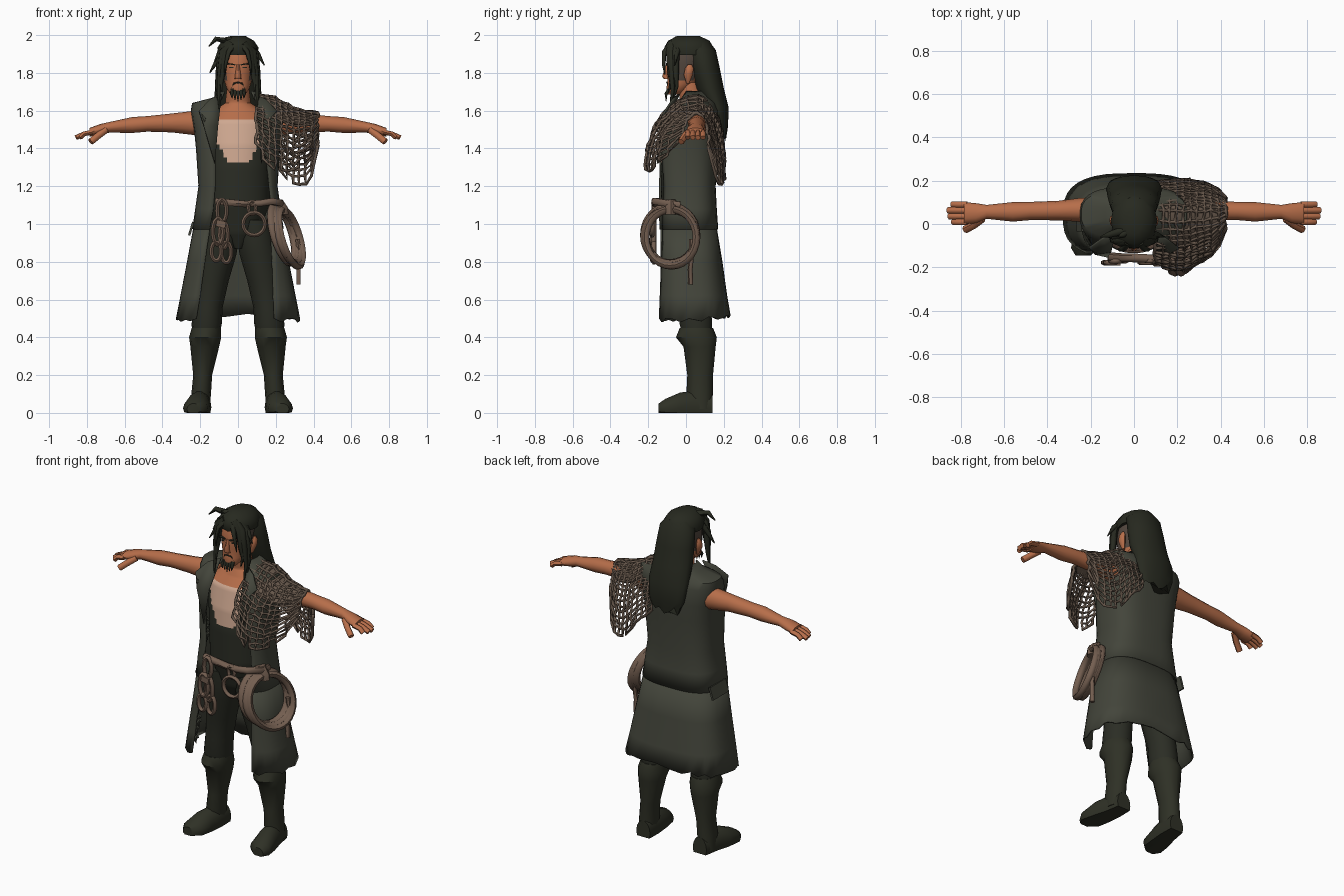
import bpy, bmesh, math, random
from mathutils import Vector

if "Cube" in bpy.data.objects:
    bpy.data.objects.remove(bpy.data.objects["Cube"])
random.seed(4)


def mat(name, r, g, b):
    m = bpy.data.materials.new(name)
    m.diffuse_color = (r, g, b, 1)
    m.use_nodes = True
    m.node_tree.nodes["Principled BSDF"].inputs["Base Color"].default_value = m.diffuse_color
    return m


COAT = mat("coat green", .056, .059, .043)
DARK = mat("trouser dark", .024, .026, .018)
BOOT = mat("boot dark", .028, .030, .019)
HAIR = mat("hair dark", .020, .022, .014)
SKIN = mat("skin", .47, .155, .068)
SHIRT = mat("shirt cream", .62, .39, .28)
NET = mat("net brown", .135, .096, .070)
ROPE = mat("rope brown", .172, .112, .080)
STUBBLE = mat("shaved temple", .085, .062, .048)


def finish(name, bm, mats, angle=45):
    bmesh.ops.recalc_face_normals(bm, faces=bm.faces)
    me = bpy.data.meshes.new(name)
    bm.to_mesh(me)
    bm.free()
    ob = bpy.data.objects.new(name, me)
    bpy.context.collection.objects.link(ob)
    for m in mats:
        me.materials.append(m)
    smooth(ob, angle)
    return ob


def smooth(ob, angle=45):
    bpy.ops.object.select_all(action='DESELECT')
    ob.select_set(True)
    bpy.context.view_layer.objects.active = ob
    bpy.ops.object.shade_smooth_by_angle(angle=math.radians(angle))


def loft(name, rings, mats, n=12, axis='z', s=1, sub=1, rule=None, jag=0):
    """Ellipse rings (position, centre1, centre2, radius1, radius2) joined along an axis."""
    full = []
    for a, b in zip(rings, rings[1:]):
        full += [[p + (q - p) * k / sub for p, q in zip(a, b)] for k in range(sub)]
    full.append(rings[-1])
    bm = bmesh.new()
    loops = []
    for i, (p, c1, c2, r1, r2) in enumerate(full):
        loop = []
        for k in range(n):
            t = 2 * math.pi * k / n
            u, v = c1 + r1 * math.cos(t), c2 + r2 * math.sin(t)
            h = p + (random.uniform(-jag, jag) if i == 0 else 0)
            x, y, z = {'z': (u, v, h), 'x': (h, u, v), 'y': (u, h, v)}[axis]
            loop.append(bm.verts.new((s * x, y, max(z, 0))))
        loops.append(loop)
    for a, b in zip(loops, loops[1:]):
        for k in range(n):
            bm.faces.new((a[k], a[(k + 1) % n], b[(k + 1) % n], b[k]))
    bm.faces.new(loops[0])
    bm.faces.new(loops[-1])
    if rule:
        for f in bm.faces:
            f.material_index = rule(f.calc_center_median())
    return finish(name, bm, mats)


def tube(name, pts, r, m, closed=False, taper=False):
    cu = bpy.data.curves.new(name, 'CURVE')
    cu.dimensions = '3D'
    cu.bevel_depth, cu.bevel_resolution, cu.use_fill_caps = r, 1, True
    sp = cu.splines.new('POLY')
    sp.points.add(len(pts) - 1)
    for i, p in enumerate(pts):
        sp.points[i].co = (*p, 1)
        sp.points[i].radius = 1 - .85 * (i / (len(pts) - 1)) ** 1.5 if taper else 1
    sp.use_cyclic_u = closed
    cu.materials.append(m)
    ob = bpy.data.objects.new(name, cu)
    bpy.context.collection.objects.link(ob)
    bpy.ops.object.select_all(action='DESELECT')
    ob.select_set(True)
    bpy.context.view_layer.objects.active = ob
    bpy.ops.object.convert(target='MESH')
    smooth(bpy.context.view_layer.objects.active, 60)


def box(name, loc, size, m, rot=0):
    bm = bmesh.new()
    bmesh.ops.create_cube(bm, size=1)
    for v in bm.verts:
        v.co = Vector(a * b for a, b in zip(v.co, size))
    ob = finish(name, bm, [m], 30)
    ob.location, ob.rotation_euler = loc, (0, rot, 0)


def ring(c, ry, rz, kx_y=0, kx_z=0, n=28):
    """Loop in the y-z plane, sheared in x."""
    return [(c[0] + kx_y * ry * math.cos(t) + kx_z * rz * math.sin(t), c[1] + ry * math.cos(t),
             c[2] + rz * math.sin(t)) for t in (2 * math.pi * k / n for k in range(n))]


def hoop(c, rx, rz, n=16):
    return [(c[0] + rx * math.cos(2 * math.pi * k / n), c[1],
             c[2] + rz * math.sin(2 * math.pi * k / n)) for k in range(n)]


# Legs, boots, arms and hands
for s, side in ((-1, "right"), (1, "left")):
    loft(side + "_trouser_leg", [(.40, .17, .06, .07, .075), (.47, .166, .052, .08, .088), (.56, .158, .05, .077, .086),
         (.70, .135, .035, .086, .09), (.84, .108, .02, .1, .10), (.92, .095, .015, .1, .11), (1.02, .085, .01, .085, .11)],
         [DARK], 14, s=s)
    loft(side + "_boot_shaft", [(.02, .2, .08, .05, .058), (.1, .195, .072, .052, .07), (.2, .187, .075, .05, .068),
         (.35, .176, .072, .076, .085), (.40, .174, .055, .085, .108), (.45, .168, .055, .077, .088)], [BOOT], 12, s=s)
    loft(side + "_boot_foot", [(-.145, .235, .02, .035, .03), (-.11, .225, .025, .066, .05), (-.03, .212, .03, .064, .08),
         (.05, .197, .03, .056, .09), (.14, .19, .03, .046, .07)], [BOOT], 14, 'y', s)
    loft(side + "_arm", [(.15, .065, 1.53, .06, .07), (.25, .065, 1.535, .055, .062), (.35, .062, 1.535, .045, .05),
         (.48, .06, 1.53, .042, .041), (.56, .056, 1.524, .045, .042), (.68, .056, 1.512, .032, .028),
         (.73, .05, 1.50, .046, .029), (.785, .05, 1.486, .051, .023)], [SKIN], 12, 'x', s)
    for k in range(4):
        y, tip = .09 - .027 * k, (.84, .86, .855, .835)[k]
        tube(f"{side}_finger_{k}", [(s * .77, y, 1.487), (s * .815, y, 1.477), (s * tip, y, 1.457)], .0145, SKIN)
    tube(side + "_thumb", [(s * .70, .025, 1.498), (s * .74, -.005, 1.468), (s * .78, -.026, 1.435)], .018, SKIN)


# Torso: dark vest below, pale shirt, bare neck
def body_rule(c):
    if c.z > 1.555:
        return 0
    return 1 if c.z > 1.325 + 1.8 * max(0, abs(c.x - .002) - .055) else 2


loft("torso", [(.87, 0, .01, .03, .06), (.95, 0, .01, .11, .1), (1.1, 0, 0, .165, .13), (1.3, 0, 0, .17, .135),
     (1.42, 0, .015, .185, .14), (1.54, 0, .03, .19, .125), (1.6, 0, .04, .13, .09), (1.64, 0, .035, .068, .065),
     (1.75, 0, .015, .055, .06)], [SKIN, SHIRT, DARK], 56, sub=9, rule=body_rule)


# Coat: open-fronted rings (z, half width, front, back, right edge, left edge)
def coat(name, levels, n=30, p=.7, jag=0):
    bm = bmesh.new()
    rows = []
    for i, (z, w, f, b, gr, gl) in enumerate(levels):
        t0, t1 = math.asin((gl / w) ** (1 / p)), 2 * math.pi - math.asin((gr / w) ** (1 / p))
        row = []
        for k in range(n + 1):
            t = t0 + (t1 - t0) * k / n
            sn, cs = math.sin(t), math.cos(t)
            x = w * math.copysign(abs(sn) ** p, sn)
            y = (f + b) / 2 - (b - f) / 2 * math.copysign(abs(cs) ** p, cs)
            dz = random.uniform(-jag, jag) + .025 * max(0, -cs) if i == 0 and jag else 0
            row.append(bm.verts.new((x, y, z + dz)))
        rows.append(row)
    for a, b in zip(rows, rows[1:]):
        for k in range(n):
            bm.faces.new((a[k], a[k + 1], b[k + 1], b[k]))
    ob = finish(name, bm, [COAT])
    mod = ob.modifiers.new("thickness", 'SOLIDIFY')
    mod.thickness, mod.offset = .01, 0


coat("coat_skirt", [(.49, .324, -.155, .23, .22, .19), (.62, .30, -.152, .213, .2, .185),
     (.80, .265, -.15, .188, .175, .18), (1.0, .228, -.148, .155, .145, .17)], jag=.011)
coat("coat_body", [(.972, .237, -.152, .166, .15, .175), (1.08, .222, -.152, .158, .13, .175),
     (1.2, .205, -.15, .152, .12, .165), (1.4, .218, -.145, .165, .12, .14), (1.5, .228, -.125, .17, .12, .12),
     (1.6, .245, -.09, .168, .115, .115), (1.637, .24, -.06, .152, .105, .105), (1.665, .13, -.03, .13, .085, .085),
     (1.70, .088, -.01, .11, .07, .07)])
# Lapels, pocket flap and ragged trim
for s, side in ((-1, "right"), (1, "left")):
    bm = bmesh.new()
    pts = [(.085, -.04, 1.69), (.15, -.075, 1.66), (.205, -.115, 1.60), (.17, -.135, 1.56),
           (.18, -.142, 1.52), (.122, -.155, 1.32), (.105, -.13, 1.52)]
    bm.faces.new([bm.verts.new((s * x, y, z)) for x, y, z in pts])
    bmesh.ops.triangulate(bm, faces=bm.faces[:])
    lapel = finish(side + "_lapel", bm, [COAT], 20)
    lapel.modifiers.new("thickness", 'SOLIDIFY').thickness = .01
box("right_pocket_flap", (-.248, .04, .975), (.012, .15, .075), COAT, .3)
for k in range(14):
    z = random.uniform(1.12, 1.32) if k % 2 else random.uniform(.55, .8)
    w = .208 if k % 2 else .30 - .2 * (z - .62)
    f = random.uniform(.72, .93)
    px, py = -w * f, .015 - .165 * (1 - f ** 1.43) ** .7
    tube(f"ragged_trim_{k}", [(px, py, z), (px - .01, py - .005, z - .015), (px - .004, py - .003, z - .045)],
         .014, COAT, taper=True)


# Head and face
def head_rule(c):
    return 1 if abs(c.x) > .06 and c.y > -.062 and 1.755 < c.z < 1.9 else 0


loft("head", [(1.685, 0, -.065, .035, .035), (1.71, 0, -.045, .058, .06), (1.76, 0, -.015, .074, .085),
     (1.82, 0, -.008, .084, .095), (1.88, 0, .002, .09, .10), (1.94, 0, .01, .08, .09)], [SKIN, STUBBLE], 18,
     sub=2, rule=head_rule)
loft("nose", [(1.768, 0, -.1, .018, .018), (1.782, 0, -.106, .016, .02), (1.845, 0, -.093, .009, .012)], [SKIN], 8)
for s, side in ((-1, "right"), (1, "left")):
    box(side + "_eyebrow", (s * .034, -.098, 1.846), (.04, .014, .007), HAIR, -s * .15)
    box(side + "_eye", (s * .034, -.094, 1.828), (.022, .008, .006), HAIR)
    loft(side + "_ear", [(1.745, .085, .01, .008, .008), (1.79, .097, .012, .016, .024), (1.825, .1, .018, .014, .022),
         (1.845, .097, .02, .005, .01)], [SKIN], 8, s=s)
tube("moustache", [(-.036, -.085, 1.715), (-.02, -.096, 1.745), (0, -.1, 1.749), (.02, -.096, 1.745),
     (.036, -.085, 1.715)], .005, HAIR)
for k in range(-2, 3):
    tube(f"beard_lock_{k + 2}", [(k * .014, -.09, 1.71), (k * .017, -.106, 1.688), (k * .015, -.105, 1.648 + .008 * abs(k))],
         .012, HAIR, taper=True)

# Hair: crown, long back and hanging locks
loft("hair_crown", [(1.895, 0, .022, .105, .125), (1.935, 0, .015, .108, .13), (1.97, 0, .015, .085, .11),
     (1.995, 0, .012, .04, .06)], [HAIR], 12)
loft("hair_back", [(1.46, 0, .192, .09, .018), (1.52, 0, .186, .118, .037), (1.62, 0, .165, .128, .06),
     (1.72, 0, .125, .122, .075), (1.82, 0, .102, .116, .078), (1.92, 0, .08, .106, .078), (1.965, 0, .06, .07, .065)],
     [HAIR], 16, jag=.03)
for s in (-1, 1):
    for k, (x, y, low) in enumerate(((.08, -.078, 1.70), (.095, -.07, 1.61), (.104, -.05, 1.66))):
        tube(f"{'right' if s < 0 else 'left'}_lock_{k}", [(s * .03, y, 1.955), (s * (x - .014), y - .006, 1.91),
             (s * x, y - .004, 1.8), (s * (x + .008), y, (low + 1.8) / 2), (s * (x + .004), y - .015, low)],
             .024, HAIR, taper=True)
    tube(f"{'right' if s < 0 else 'left'}_fringe", [(s * .02, -.08, 1.95), (s * .05, -.115, 1.91),
         (s * .066, -.118, 1.84), (s * .07, -.112, 1.79)], .016, HAIR, taper=True)
for k, (x, z) in enumerate(((-.15, 1.80), (-.155, 1.94), (-.125, 1.86), (.14, 1.84), (-.07, 1.985))):
    tube(f"stray_lock_{k}", [(x * .3, -.03, 1.965), (x * .75, -.05, min(z + .06, 1.98)), (x, -.06, z)],
         .02, HAIR, taper=True)


# Net shawl draped over the left shoulder
def lerp(table, x):
    for (a, p), (b, q) in zip(table, table[1:]):
        if x <= b:
            return p + (q - p) * (x - a) / (b - a)
    return table[-1][1]


def net_point(u, x, lift=0):
    top = lerp(((.10, 1.68), (.2, 1.665), (.3, 1.61), (.42, 1.585)), x)
    front = u < 0
    depth = lerp(((.10, .25), (.22, .28), (.37, .2), (.42, .085)) if front else
                 ((.10, .13), (.25, .145), (.37, .115), (.42, .06)), x)
    low = lerp(((.10, 1.38), (.18, 1.29), (.28, 1.28), (.38, 1.34), (.42, 1.44)) if front else
               ((.10, 1.42), (.2, 1.33), (.28, 1.21), (.38, 1.22), (.42, 1.4)), x)
    a = abs(u)
    return Vector((x, .06 + (-1 if front else 1) * depth * math.sin(a * math.pi / 2) ** .75,
                   top - lift - (top - low) * a ** 1.4))


def net_grid(name, nu, nx, reach, jitter, torn, lift=0):
    bm = bmesh.new()
    grid = [[bm.verts.new(net_point(reach * (-1 + 2 * i / nu), .10 + .32 * j / nx, lift) +
             Vector(random.uniform(-jitter, jitter) for _ in range(3))) for j in range(nx + 1)] for i in range(nu + 1)]
    for i in range(nu):
        for j in range(nx):
            edge = min(i, nu - 1 - i)
            if not torn or edge > 2 or random.random() > .4 - .12 * edge:
                bm.faces.new((grid[i][j], grid[i][j + 1], grid[i + 1][j + 1], grid[i + 1][j]))
    bmesh.ops.delete(bm, geom=[v for v in bm.verts if not v.link_faces], context='VERTS')
    return finish(name, bm, [NET])


wire = net_grid("net_shawl", 30, 10, 1, .006, True).modifiers.new("strands", 'WIREFRAME')
wire.thickness, wire.use_even_offset, wire.use_boundary = .019, False, True
net_grid("shawl_cloth", 12, 10, .36, .002, False, .004).modifiers.new("thickness", 'SOLIDIFY').thickness = .006

# Rope belt, ring, knotted loops and coil on the left hip
tube("rope_belt", [(-.12, -.15, 1.12), (-.06, -.155, 1.115), (.04, -.158, 1.105), (.12, -.165, 1.11),
     (.18, -.165, 1.12), (.225, -.1, 1.11), (.225, -.03, 1.10)], .02, ROPE)
tube("belt_ring", hoop((.085, -.178, 1.0), .058, .06, 20), .012, ROPE, True)
tube("ring_hanger", hoop((.075, -.17, 1.085), .02, .035, 10), .011, ROPE, True)
for k, (x, z, rx, rz) in enumerate(((-.085, 1.07, .025, .06), (-.105, .96, .028, .07),
                                    (-.075, .94, .022, .07), (-.115, .855, .026, .05), (-.062, .85, .026, .055))):
    tube(f"rope_loop_{k}", hoop((x, -.17 - .008 * (k % 2), z), rx, rz, 14), .0125, ROPE, True)
box("rope_knot", (-.09, -.175, 1.0), (.05, .035, .035), ROPE, .2)
for k in range(4):
    c = (.236 + .014 * k, -.083 + .004 * (k % 2), .945 - .006 * k)
    tube(f"rope_coil_{k}", ring(c, .14 - .006 * (k % 2), .15 - .004 * (k % 3), .36, -.27), .02, ROPE, True)
loft("coil_wrap", [(1.05, .225, -.08, .042, .03), (1.085, .215, -.08, .05, .036), (1.13, .2, -.08, .035, .03)], [ROPE], 8)
tube("rope_tail", [(.315, .03, .92), (.325, .03, .84), (.32, .022, .76), (.32, .025, .68)], .013, ROPE)
